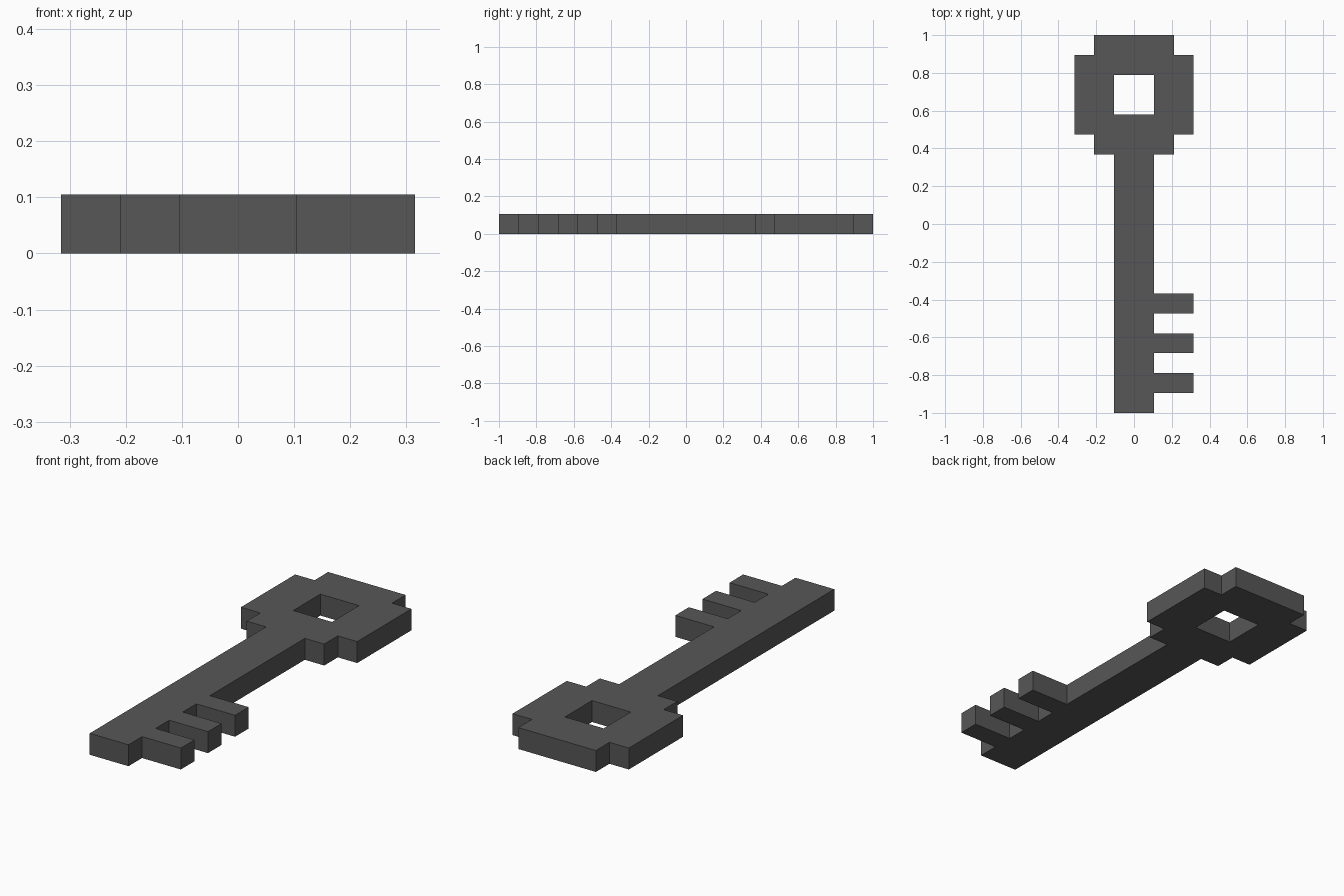
import bpy
import bmesh

cube = bpy.data.objects.get("Cube")
if cube:
    bpy.data.objects.remove(cube, do_unlink=True)

U = 2 / 19  # one block: the key is 19 blocks long and one block thick

mat = bpy.data.materials.new("dark grey")
mat.use_nodes = True
colour = (0.095, 0.095, 0.095, 1)
mat.diffuse_color = colour
bsdf = mat.node_tree.nodes["Principled BSDF"]
bsdf.inputs["Base Color"].default_value = colour
bsdf.inputs["Roughness"].default_value = 0.8

# Half of the stepped bow, wrapped around the square hole (in blocks)
half_bow = [(0, 9.5), (0, 7.5), (1, 7.5), (1, 5.5), (0, 5.5), (0, 3.5), (1, 3.5),
            (2, 3.5), (2, 4.5), (3, 4.5), (3, 8.5), (2, 8.5), (2, 9.5)]
other_half = [(-x, y) for x, y in half_bow]

# Shaft with three teeth on its left side
shaft = [(0, 3.5), (-1, 3.5), (-1, -9.5), (1, -9.5)]
for y in (-8.5, -6.5, -4.5):
    shaft += [(1, y), (3, y), (3, y + 1), (1, y + 1)]
shaft.append((1, 3.5))

# Join the outlines into one flat sheet that shares its corner points
bm = bmesh.new()
corners = {}
for outline in (half_bow, other_half, shaft):
    for p in outline:
        if p not in corners:
            corners[p] = bm.verts.new((p[0] * U, p[1] * U, 0))
    face = bm.faces.new([corners[p] for p in outline])
    face.normal_update()
    if face.normal.z < 0:
        face.normal_flip()

mesh = bpy.data.meshes.new("key")
bm.to_mesh(mesh)
bm.free()
mesh.materials.append(mat)
key = bpy.data.objects.new("key", mesh)
bpy.context.collection.objects.link(key)

# Thicken upwards from the ground
solid = key.modifiers.new("thickness", "SOLIDIFY")
solid.thickness = U
solid.offset = 1
